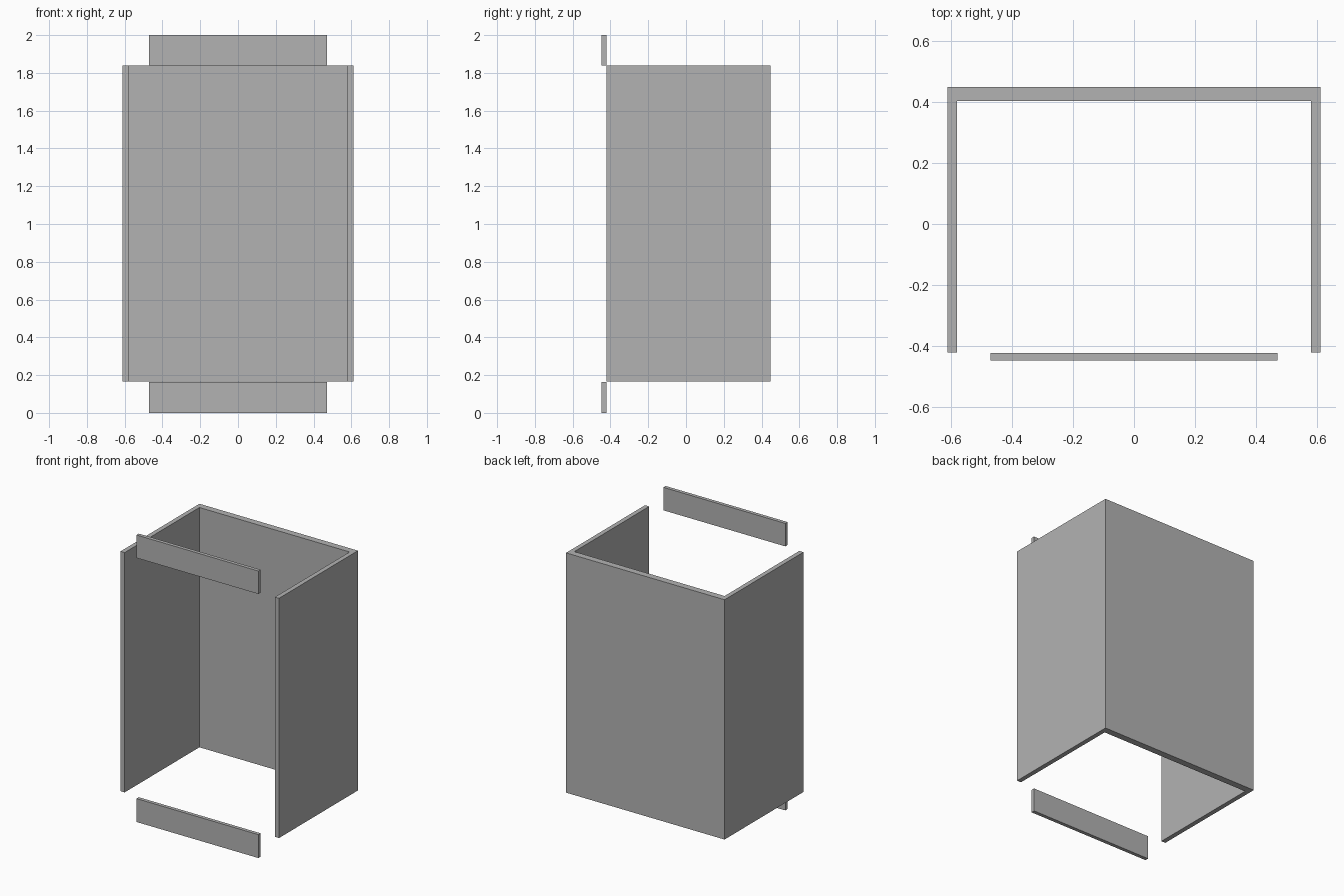
import bpy
import bmesh

default = bpy.data.objects.get("Cube")
if default:
    bpy.data.objects.remove(default, do_unlink=True)

grey = bpy.data.materials.new("plain_grey")
grey.use_nodes = True
colour = (0.45, 0.45, 0.45, 1.0)
grey.diffuse_color = colour
grey.node_tree.nodes["Principled BSDF"].inputs["Base Color"].default_value = colour


def extrude_profile(name, outline, z_low, z_high):
    """Raise a flat xy outline into a solid between two heights."""
    bm = bmesh.new()
    face = bm.faces.new([bm.verts.new((x, y, z_low)) for x, y in outline])
    raised = bmesh.ops.extrude_face_region(bm, geom=[face], use_keep_orig=True)
    top = [v for v in raised["geom"] if isinstance(v, bmesh.types.BMVert)]
    bmesh.ops.translate(bm, verts=top, vec=(0, 0, z_high - z_low))
    bmesh.ops.recalc_face_normals(bm, faces=bm.faces)
    mesh = bpy.data.meshes.new(name)
    bm.to_mesh(mesh)
    bm.free()
    mesh.materials.append(grey)
    obj = bpy.data.objects.new(name, mesh)
    bpy.context.collection.objects.link(obj)
    return obj


# Cabinet walls: two sides and a back in one U-shaped shell
outer, inner = 0.611, 0.579
front, back, back_inner = -0.421, 0.448, 0.402
right_half = [(-inner, back_inner), (-inner, front), (-outer, front), (-outer, back)]
left_half = [(-x, y) for x, y in reversed(right_half)]
extrude_profile("cabinet_walls", right_half + left_half, 0.167, 1.838)

# Front rails above and below the opening
half, rail_front, rail_back = 0.47, -0.447, -0.422
rail = [(-half, rail_front), (half, rail_front), (half, rail_back), (-half, rail_back)]
for name, low, high in (("bottom_rail", 0.0, 0.163), ("top_rail", 1.84, 2.0)):
    extrude_profile(name, rail, low, high)
